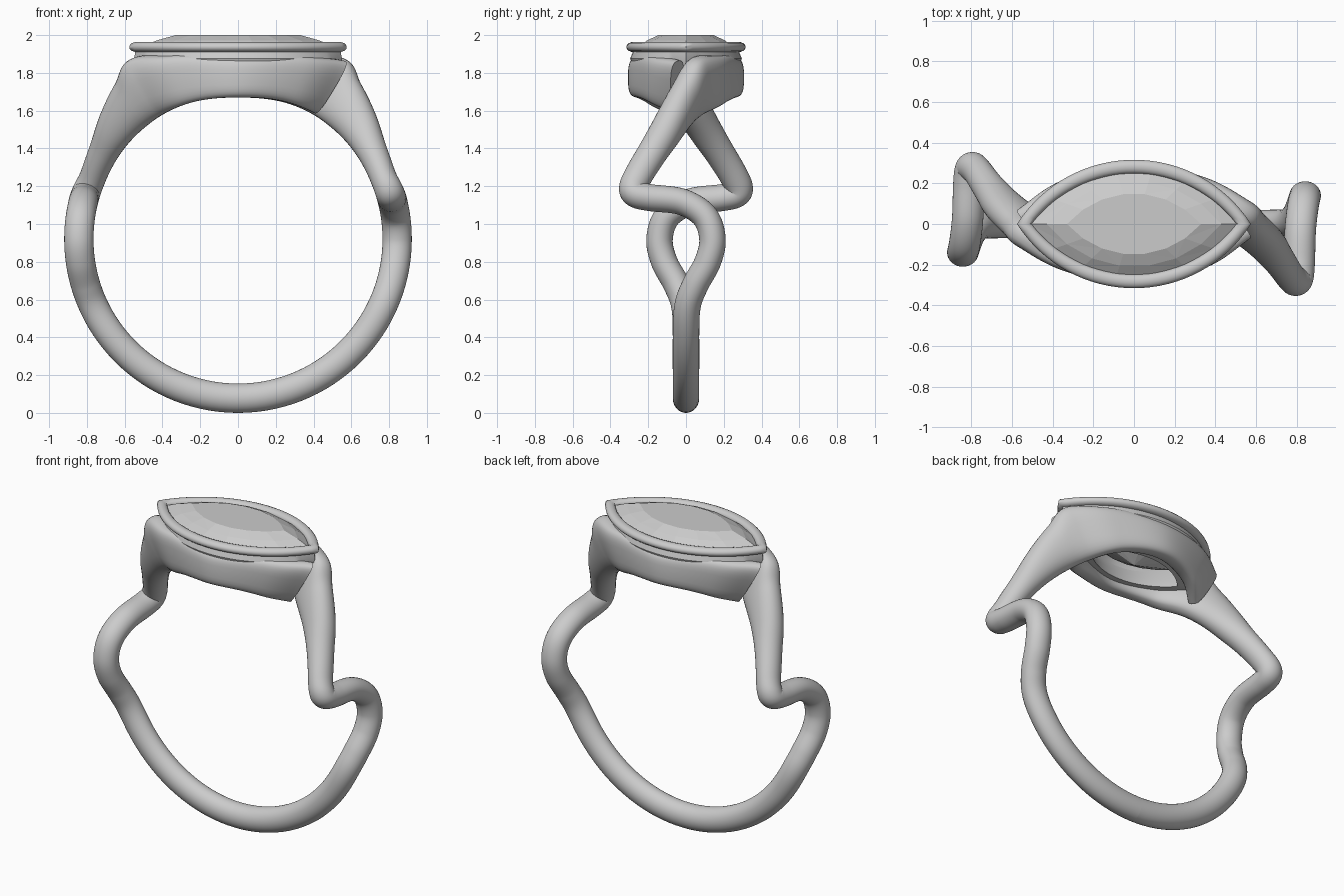
import bpy, math
from math import sin, cos, pi, radians
from mathutils import Vector

if "Cube" in bpy.data.objects:
    bpy.data.objects.remove(bpy.data.objects["Cube"])

CZ = 0.92  # height of the finger-hole centre


def make(name, verts, faces, angle=None):
    me = bpy.data.meshes.new(name)
    me.from_pydata([tuple(v) for v in verts], [], faces)
    ob = bpy.data.objects.new(name, me)
    bpy.context.collection.objects.link(ob)
    bpy.context.view_layer.objects.active = ob
    ob.select_set(True)
    bpy.ops.object.mode_set(mode='EDIT')
    bpy.ops.mesh.select_all(action='SELECT')
    bpy.ops.mesh.normals_make_consistent(inside=False)
    bpy.ops.object.mode_set(mode='OBJECT')
    if angle:
        bpy.ops.object.shade_smooth_by_angle(angle=radians(angle))
    ob.select_set(False)
    return ob


def loft(name, rings, loop=False, caps=(), angle=None):
    n, m = len(rings[0]), len(rings)
    verts = [p for r in rings for p in r]
    faces = []
    for i in range(m if loop else m - 1):
        for j in range(n):
            a, b, k = i * n, ((i + 1) % m) * n, (j + 1) % n
            faces.append((a + j, a + k, b + k, b + j))
    for c in caps:
        faces.append([c * n + j for j in range(n)])
    return make(name, verts, faces, angle)


def marquise(a, b, z, n):
    # pointed oval from two mirrored circular arcs, n segments per arc
    R = (a * a + b * b) / (2 * b)
    half = math.asin(min(1, a / R))
    pts = []
    for s in (1, -1):
        for i in range(n):
            t = half * (1 - 2 * i / n)
            pts.append(Vector((s * R * sin(t), s * (R * cos(t) - R + b), z)))
    return pts


# Strand stations: angle from top, inner radius, outer radius, y, half width, squareness
ST = [(-38, .79, 1.16, .05, .040, 3), (-31, .78, 1.10, -.045, .046, 3),
      (-20, .77, 1.03, -.165, .058, 3.2), (0, .75, .96, -.247, .06, 3.2),
      (20, .765, 1.035, -.175, .06, 3.2), (31, .77, 1.11, -.055, .078, 2.6),
      (38, .77, 1.05, .015, .086, 2.2), (49, .77, .975, .105, .085, 2.1),
      (57, .768, .93, .175, .08, 2), (66, .765, .907, .25, .076, 2),
      (71, .765, .913, .28, .074, 2), (73.6, .765, .918, .265, .071, 2),
      (74.9, .765, .92, .19, .071, 2), (76.5, .765, .92, .02, .07, 2),
      (81.8, .765, .92, -.10, .07, 2), (90, .765, .92, -.14, .07, 2),
      (98.2, .765, .92, -.115, .07, 2), (106.6, .765, .92, -.05, .07, 2),
      (115, .765, .92, -.008, .07, 2), (128, .765, .92, 0, .07, 2),
      (150, .765, .92, 0, .07, 2), (180, .765, .92, 0, .07, 2),
      (210, .765, .92, 0, .07, 2)]


def station(t):
    # Catmull-Rom through the stations
    i = min(max(int(t), 1), len(ST) - 3)
    f = t - i
    return [0.5 * (2 * b + (c - a) * f + (2 * a - 5 * b + 4 * c - d) * f * f
                   + (3 * b - a - 3 * c + d) * f ** 3)
            for a, b, c, d in zip(*ST[i - 1:i + 3])]


def centre(t):
    th, ri, ro, y, w, p = station(t)
    r = (ri + ro) / 2
    th = radians(th)
    return Vector((-r * sin(th), y, CZ + r * cos(th)))


def section(t, n=32):
    th, ri, ro, y, w, p = station(t)
    th = radians(th)
    u = Vector((-sin(th), 0, cos(th)))
    tan = centre(t + .02) - centre(t - .02)
    side = tan.cross(u).normalized()
    h = (ro - ri) / 2
    c = centre(t)
    ring = []
    for k in range(n):
        a = 2 * pi * k / n
        ca, sa = cos(a), sin(a)
        ring.append(c + u * h * math.copysign(abs(ca) ** (2 / p), ca)
                    + side * w * math.copysign(abs(sa) ** (2 / p), sa))
    return ring


# Setting wall flowing into the twisted half band, then its half-turn twin
steps = 10
last = len(ST) - 2
rings = [section(1 + i / steps) for i in range((last - 1) * steps + 1)]
loft("front_wall_and_left_band", rings, caps=(0,), angle=50)
turned = [[Vector((-p.x, -p.y, p.z)) for p in r] for r in rings]
loft("back_wall_and_right_band", turned, caps=(0,), angle=50)

# Bezel rim: rounded marquise hoop
rim = []
for k in range(14):
    a = 2 * pi * k / 14
    rim.append(marquise(.54 + .036 * cos(a), .282 + .034 * cos(a), 1.937 + .026 * sin(a), 32))
loft("bezel_rim", rim, loop=True, angle=50)

# Seat under the rim, flaring into the wall, open in the middle
seat = [marquise(a, b, z, 32) for a, b, z in
        ((.54, .272, 1.935), (.55, .296, 1.875), (.52, .27, 1.80), (.46, .24, 1.71),
         (.33, .15, 1.70), (.36, .165, 1.76), (.495, .245, 1.93))]
loft("gem_seat", seat, loop=True, angle=30)

# Faceted marquise gem: table, crown, girdle, pavilion, culet
n = 7
gr = [marquise(a, b, z, n) for a, b, z in
      ((.33, .15, 2.0), (.43, .21, 1.972), (.515, .26, 1.935), (.515, .26, 1.92), (.30, .13, 1.80))]
N = 2 * n
verts = [p for r in gr for p in r] + [Vector((0, 0, 1.72))]
faces = [list(range(N))]
for i in range(4):
    for j in range(N):
        a, b, c, d = i * N + j, i * N + (j + 1) % N, (i + 1) * N + (j + 1) % N, (i + 1) * N + j
        faces += [(a, b, c), (a, c, d)] if (i + j) % 2 else [(a, b, d), (b, c, d)]
faces += [(4 * N + j, 4 * N + (j + 1) % N, 5 * N) for j in range(N)]
make("gem", verts, faces)
